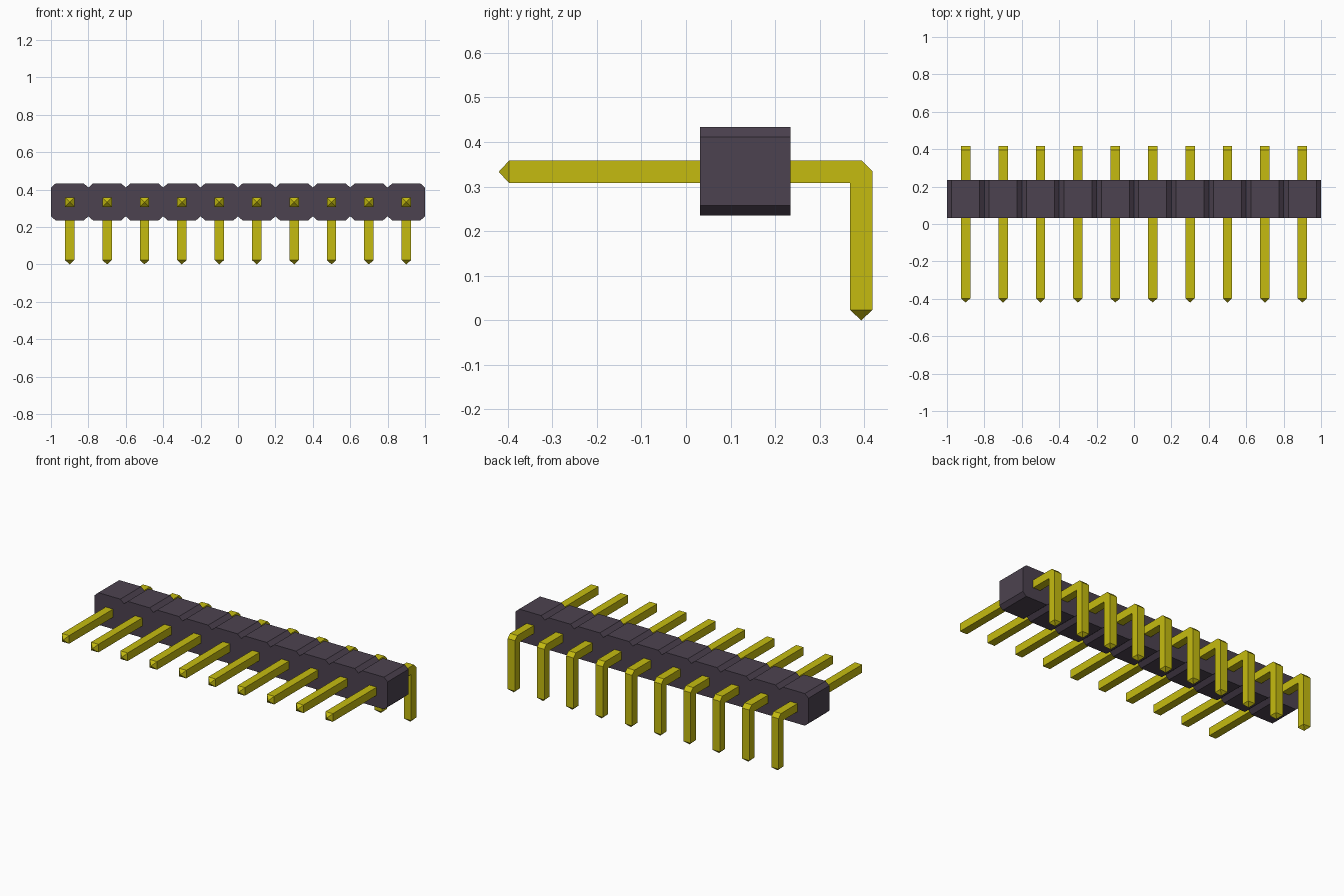
import bpy, bmesh
from mathutils import Vector

if "Cube" in bpy.data.objects:
    bpy.data.objects.remove(bpy.data.objects["Cube"], do_unlink=True)


def material(name, rgb, roughness):
    m = bpy.data.materials.new(name)
    m.use_nodes = True
    m.diffuse_color = (*rgb, 1)
    bsdf = m.node_tree.nodes["Principled BSDF"]
    bsdf.inputs["Base Color"].default_value = (*rgb, 1)
    bsdf.inputs["Roughness"].default_value = roughness
    return m


def prism(points, direction):
    """Extrude a closed outline into a solid."""
    bm = bmesh.new()
    face = bm.faces.new([bm.verts.new(p) for p in points])
    out = bmesh.ops.extrude_face_region(bm, geom=[face], use_keep_orig=True)
    moved = [v for v in out["geom"] if isinstance(v, bmesh.types.BMVert)]
    bmesh.ops.translate(bm, verts=moved, vec=direction)
    bmesh.ops.recalc_face_normals(bm, faces=bm.faces[:])
    return bm


def finish(bm, name, mat):
    mesh = bpy.data.meshes.new(name)
    bm.to_mesh(mesh)
    bm.free()
    mesh.materials.append(mat)
    return mesh


def add(name, mesh, x=0):
    ob = bpy.data.objects.new(name, mesh)
    ob.location.x = x
    bpy.context.collection.objects.link(ob)


plastic = material("dark plastic", (0.073, 0.055, 0.080), 0.6)
gold = material("yellow metal", (0.56, 0.50, 0.005), 0.4)

COUNT, PITCH = 10, 0.2
centres = [(i - (COUNT - 1) / 2) * PITCH for i in range(COUNT)]

# Housing: a row of chamfered cells, notched between neighbours
Y0, Y1, Z0, Z1, CX, CZ = 0.031, 0.234, 0.235, 0.433, 0.025, 0.022
h = PITCH / 2
top = [(-1, Z1 - CZ)]
for x in centres:
    top += [(x - h + CX, Z1), (x + h - CX, Z1), (x + h, Z1 - CZ)]
bottom = [(x, Z0 + Z1 - z) for x, z in reversed(top)]
housing = prism([(x, Y0, z) for x, z in top + bottom], Vector((0, Y1 - Y0, 0)))
add("housing", finish(housing, "housing", plastic))

# Pin: square bent bar with a chamfered elbow and pointed ends
W, TIP = 0.05, 0.023
side = [(-0.397, 0.308), (0.368, 0.308), (0.368, TIP), (0.418, TIP),
        (0.418, 0.335), (0.395, 0.358), (-0.397, 0.358)]
pin = prism([(-W / 2, y, z) for y, z in side], Vector((W, 0, 0)))
pin.normal_update()
ends = [f for f in pin.faces
        if (f.normal.y < -0.9 and f.calc_center_median().y < -0.39)
        or (f.normal.z < -0.9 and f.calc_center_median().z < 0.03)]
bmesh.ops.poke(pin, faces=ends, offset=TIP)
pin_mesh = finish(pin, "pin", gold)
for i, x in enumerate(centres):
    add(f"pin_{i + 1}", pin_mesh, x)
